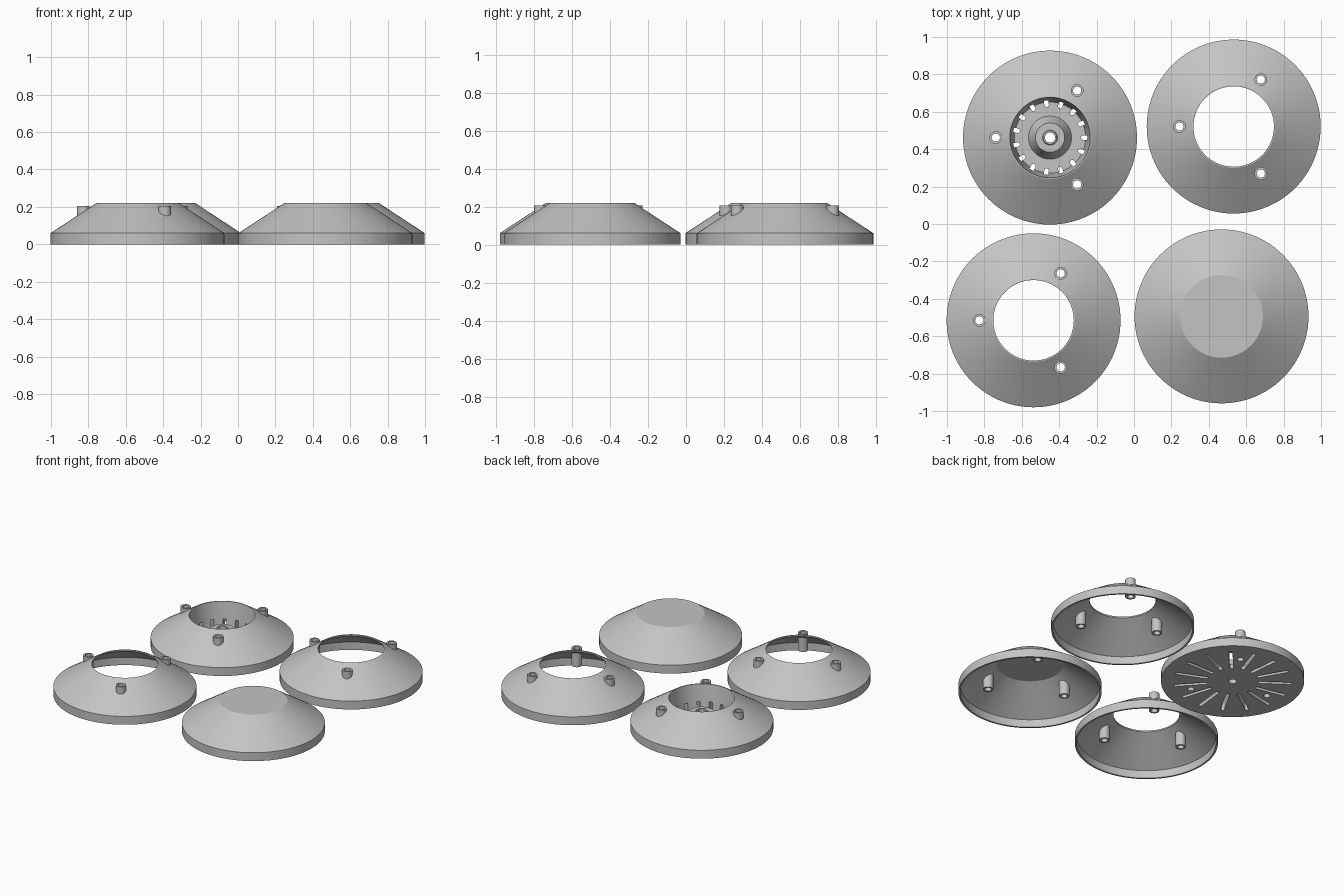
import bpy, bmesh, math
from math import sin, cos, pi, radians

if "Cube" in bpy.data.objects:
    bpy.data.objects.remove(bpy.data.objects["Cube"])

grey = bpy.data.materials.new("light_grey")
grey.diffuse_color = (0.55, 0.55, 0.55, 1)
grey.use_nodes = True
grey.node_tree.nodes["Principled BSDF"].inputs["Base Color"].default_value = grey.diffuse_color

R, RIM, TOP_R, TOP_Z = 0.465, 0.06, 0.221, 0.22   # outer shape of every cover
POST_D, POST_R, HOLE_R = 0.29, 0.034, 0.022       # screw posts
POST_ANGLES = [radians(a) for a in (60, 180, 300)]


def cone_z(r):
    """Height of the sloped outer surface at radius r."""
    return RIM + (R - r) * (TOP_Z - RIM) / (R - TOP_R)


def make_object(name, bm, loc=(0, 0)):
    bmesh.ops.remove_doubles(bm, verts=bm.verts, dist=1e-5)
    bmesh.ops.recalc_face_normals(bm, faces=bm.faces)
    me = bpy.data.meshes.new(name)
    bm.to_mesh(me)
    bm.free()
    me.materials.append(grey)
    ob = bpy.data.objects.new(name, me)
    ob.location = (loc[0], loc[1], 0)
    bpy.context.collection.objects.link(ob)
    return ob


def lathe(bm, profile, closed=True, cx=0, cy=0, seg=96):
    """Spin (radius, z) points around a vertical axis."""
    rings = [[bm.verts.new((cx + r * cos(2 * pi * i / seg), cy + r * sin(2 * pi * i / seg), z))
              for i in range(seg)] for r, z in profile]
    n = len(rings)
    for k in range(n if closed else n - 1):
        a, b = rings[k], rings[(k + 1) % n]
        for i in range(seg):
            j = (i + 1) % seg
            quad = [a[i], a[j], b[j], b[i]]
            on_axis = [r for r, _ in (profile[k], profile[(k + 1) % n]) if r == 0]
            if len(on_axis) == 2:
                continue
            if profile[k][0] == 0:
                quad = [a[0], b[j], b[i]]
            elif profile[(k + 1) % n][0] == 0:
                quad = [a[i], a[j], b[0]]
            bm.faces.new(quad)
    return rings


def prism(bm, outline, z0, z1):
    """Extrude an xy outline between two heights."""
    lo = [bm.verts.new((x, y, z0)) for x, y in outline]
    hi = [bm.verts.new((x, y, z1)) for x, y in outline]
    bm.faces.new(lo[::-1])
    bm.faces.new(hi)
    for i in range(len(lo)):
        j = (i + 1) % len(lo)
        bm.faces.new((lo[i], lo[j], hi[j], hi[i]))


def cut(ob, bm):
    """Subtract a mesh from an object and bake the result."""
    cutter = make_object("cutter", bm, ob.location[:2])
    cutter.hide_render = True
    mod = ob.modifiers.new("cut", 'BOOLEAN')
    mod.operation, mod.solver, mod.object = 'DIFFERENCE', 'EXACT', cutter
    bpy.context.view_layer.update()
    deps = bpy.context.evaluated_depsgraph_get()
    me = bpy.data.meshes.new_from_object(ob.evaluated_get(deps))
    ob.modifiers.clear()
    ob.data = me
    bpy.data.objects.remove(cutter)


def circle(cx, cy, r, n=32):
    return [(cx + r * cos(2 * pi * i / n), cy + r * sin(2 * pi * i / n)) for i in range(n)]


def post_holes(r):
    bm = bmesh.new()
    for a in POST_ANGLES:
        prism(bm, circle(POST_D * cos(a), POST_D * sin(a), r), -0.1, 0.4)
    return bm


def posts(name, loc, z0, blind=False):
    """Three hollow screw posts; blind ones end inside the sloped shell."""
    bm = bmesh.new()
    z1 = 0.205
    for a in POST_ANGLES:
        prof = [(HOLE_R, z0), (POST_R, z0), (POST_R, z1), (HOLE_R, z1)]
        rings = lathe(bm, prof, True, POST_D * cos(a), POST_D * sin(a), 32)
        if blind:
            for v in rings[2] + rings[3]:
                v.co.z = cone_z(math.hypot(v.co.x, v.co.y)) - 0.005
    return make_object(name, bm, loc)


outer = [(R, 0), (R, RIM), (TOP_R, TOP_Z)]
T = 0.012   # shell thickness
inner_rim = (R - T, RIM - 0.004)

# Two open ring covers
for tag, loc in (("back", (0.533, 0.521)), ("front", (-0.537, -0.515))):
    bm = bmesh.new()
    lathe(bm, outer + [(0.215, TOP_Z), (0.215, TOP_Z - 0.01), inner_rim, (R - T, 0)])
    ring = make_object(tag + "_ring_cover", bm, loc)
    cut(ring, post_holes(0.028))
    posts(tag + "_ring_posts", loc, 0.08)

# Closed cover with a flat lid and blind posts
loc = (0.468, -0.494)
bm = bmesh.new()
lathe(bm, [(0, TOP_Z)] + outer[::-1] + [(R - T, 0), inner_rim, (0.217, TOP_Z - 0.011),
                                        (0, TOP_Z - 0.011)], False)
make_object("closed_cover", bm, loc)
posts("closed_cover_posts", loc, 0.08, True)

# Vented base: solid body with a central cup and a raised hub
loc = (-0.449, 0.462)
bm = bmesh.new()
lathe(bm, outer + [(0.215, TOP_Z), (0.19, 0.03), (0.115, 0.03), (0.105, 0.05), (0.078, 0.12),
                   (0.04, 0.12), (0.036, 0.13), (0.027, 0.13), (0.027, 0)])
base = make_object("vented_base", bm, loc)
cut(base, post_holes(0.028))

# Radial round-ended vent slots
bm = bmesh.new()
W, IN, OUT = 0.012, 0.177, 0.373
for k in range(15):
    a = 2 * pi * k / 15
    pts = [(OUT + W * cos(t), W * sin(t)) for t in (radians(-90 + 22.5 * i) for i in range(9))]
    pts += [(IN - W * cos(t), -W * sin(t)) for t in (radians(-90 + 22.5 * i) for i in range(9))]
    prism(bm, [(x * cos(a) - y * sin(a), x * sin(a) + y * cos(a)) for x, y in pts], -0.05, 0.1)
cut(base, bm)
posts("vented_base_posts", loc, 0.0)

# Smooth shading with crisp edges
for ob in bpy.context.scene.objects:
    ob.select_set(True)
    bpy.context.view_layer.objects.active = ob
bpy.ops.object.shade_smooth_by_angle(angle=radians(25))
